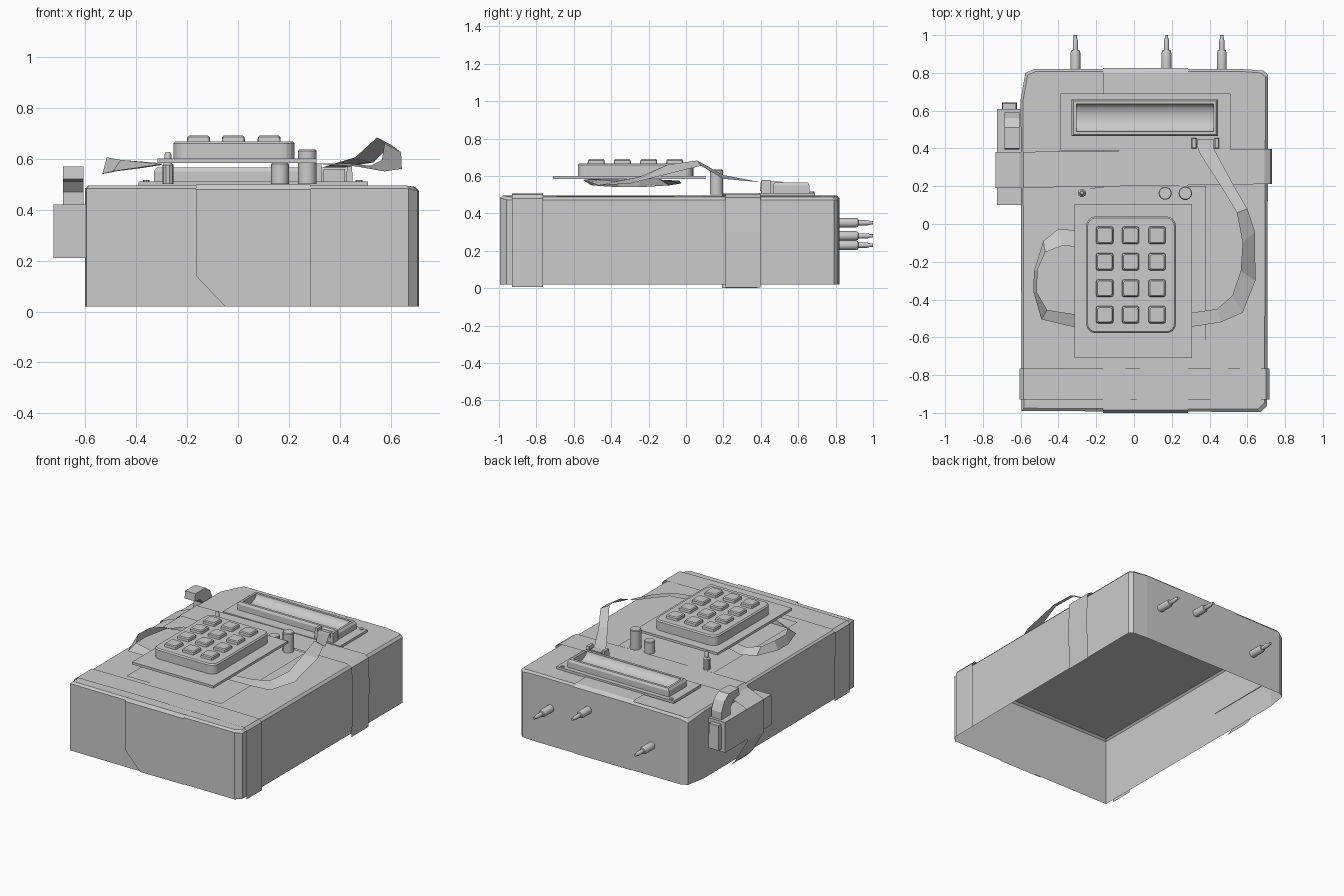
import bpy, bmesh, math
from mathutils import Matrix, Vector


def mesh(name, verts, faces):
    me = bpy.data.meshes.new(name)
    me.from_pydata(verts, [], faces)
    bm = bmesh.new()
    bm.from_mesh(me)
    bmesh.ops.recalc_face_normals(bm, faces=bm.faces)
    bm.to_mesh(me)
    bm.free()
    ob = bpy.data.objects.new(name, me)
    bpy.context.collection.objects.link(ob)
    return ob


def loft(name, rings, cap0=True, cap1=True):
    n = len(rings[0])
    faces = [(r * n + i, r * n + (i + 1) % n, (r + 1) * n + (i + 1) % n, (r + 1) * n + i)
             for r in range(len(rings) - 1) for i in range(n)]
    if cap0:
        faces.append(tuple(reversed(range(n))))
    if cap1:
        faces.append(tuple(range((len(rings) - 1) * n, len(rings) * n)))
    return mesh(name, [p for r in rings for p in r], faces)


def round_rect(x0, x1, y0, y1, r, z, seg=4):
    pts = []
    for cx, cy, a in ((x1 - r, y1 - r, 0), (x0 + r, y1 - r, 90), (x0 + r, y0 + r, 180), (x1 - r, y0 + r, 270)):
        for i in range(seg + 1):
            t = math.radians(a + 90 * i / seg)
            pts.append((cx + r * math.cos(t), cy + r * math.sin(t), z))
    return pts


def box(name, x0, x1, y0, y1, z0, z1, taper=0.0):
    t = taper
    return loft(name, [[(x0, y0, z0), (x1, y0, z0), (x1, y1, z0), (x0, y1, z0)],
                       [(x0 + t, y0 + t, z1), (x1 - t, y0 + t, z1), (x1 - t, y1 - t, z1), (x0 + t, y1 - t, z1)]])


def turned(name, loc, profile, axis='Z', n=14):
    # profile: (radius, distance along axis)
    rings = []
    for r, h in profile:
        ring = []
        for i in range(n):
            c, s = r * math.cos(math.tau * i / n), r * math.sin(math.tau * i / n)
            p = (c, s, h) if axis == 'Z' else (c, h, s)
            ring.append(tuple(a + b for a, b in zip(p, loc)))
        rings.append(ring)
    ob = loft(name, rings)
    bpy.ops.object.select_all(action='DESELECT')
    bpy.context.view_layer.objects.active = ob
    ob.select_set(True)
    bpy.ops.object.shade_smooth_by_angle(angle=math.radians(35))
    return ob


def ribbon(name, a, b):
    n = len(a)
    return mesh(name, list(a) + list(b), [(i, i + 1, n + i + 1, n + i) for i in range(n - 1)])


# Open-bottomed case with chipped corners
foot = [(-0.595, -0.99), (0.67, -0.995), (0.705, -0.96), (0.71, 0.79), (0.685, 0.812),
        (0.58, 0.82), (-0.53, 0.82), (-0.575, 0.8), (-0.6, 0.66)]
dip = [0, 0, .01, .01, .01, 0, .01, .035, 0]
loft("case", [[(x, y, 0.02) for x, y in foot],
              [(x, y, 0.483 - d) for (x, y), d in zip(foot, dip)],
              [(x * 0.98, y * 0.985, 0.495 - d * 0.6) for (x, y), d in zip(foot, dip)]], cap0=False)

# Wrapping bands across the case
front = [(-0.603, 0.01), (-0.606, 0.485), (-0.585, 0.503), (0, 0.507), (0.7, 0.5), (0.718, 0.48), (0.718, 0.008)]
ribbon("front_band", [(x, -0.93, z) for x, z in front], [(x, -0.765, z) for x, z in front])
rear = [(-0.6, 0.0), (-0.64, 0.04), (-0.732, 0.2), (-0.732, 0.425), (-0.61, 0.475), (-0.585, 0.503),
        (0, 0.507), (0.69, 0.503), (0.722, 0.485), (0.73, 0.3), (0.722, 0.005)]
ribbon("rear_band", [(x, 0.19 + 0.015 * (x + 0.73), z) for x, z in rear],
       [(x, 0.38 + 0.012 * (x + 0.73), z) for x, z in rear])

# Lengthwise band and the sheet under the keypad
lon = [(-1.0, 0.02), (-1.0, 0.478), (-0.985, 0.499), (0.8, 0.497), (0.825, 0.48), (0.825, 0.02)]
a = [(-0.165, y, z) for y, z in lon]
a[0] = (-0.05, -1.0, 0.02)
a.insert(1, (-0.165, -1.0, 0.14))
b = [(0.285, y, z) for y, z in lon]
b.insert(1, (0.285, -1.0, 0.14))
ribbon("long_band", a, b)
ribbon("top_sheet", [(-0.345, -0.73, 0.502), (-0.345, 0.19, 0.502)], [(0.38, -0.73, 0.502), (0.38, 0.2, 0.502)])

# Display: plate, frame ring, curved trough
box("display_plate", -0.39, 0.51, 0.39, 0.69, 0.492, 0.51)
rect = lambda x0, x1, y0, y1, z: [(x0, y0, z), (x1, y0, z), (x1, y1, z), (x0, y1, z)]
loft("display_frame", [rect(-0.33, 0.445, 0.465, 0.66, 0.51), rect(-0.33, 0.445, 0.465, 0.66, 0.55),
                       rect(-0.32, 0.435, 0.473, 0.652, 0.565), rect(-0.305, 0.42, 0.49, 0.635, 0.565),
                       rect(-0.305, 0.42, 0.49, 0.635, 0.512)], cap0=False, cap1=False)
arc = [(0.5625 - 0.0725 * math.cos(math.pi * i / 8), 0.558 - 0.04 * math.sin(math.pi * i / 8)) for i in range(9)]
trough = ribbon("display_trough", [(-0.305, y, z) for y, z in arc], [(0.42, y, z) for y, z in arc])
trough.data.polygons.foreach_set("use_smooth", [True] * 8)
for x in (-0.36, 0.475):
    turned("plate_screw", (x, 0.673, 0.51), [(0.013, 0), (0.013, 0.006)], n=8)

# Cable connector
box("connector", 0.335, 0.42, 0.405, 0.45, 0.51, 0.56)
for x in (0.305, 0.425):
    box("connector_latch", x, x + 0.025, 0.4, 0.455, 0.51, 0.578, 0.003)

# Keypad board, body and keys
box("keypad_board", -0.315, 0.308, -0.71, 0.105, 0.583, 0.6)
body = [round_rect(-0.253 + i, 0.222 - i, -0.578 + i, 0.04 - i, 0.05 - i, z)
        for i, z in ((0, 0.6), (0, 0.66), (0.008, 0.668))]
loft("keypad_body", body)
for x in (-0.155, -0.018, 0.122):
    for y in (-0.06, -0.2, -0.34, -0.48):
        loft("key", [round_rect(x - w, x + w, y - w, y + w, 0.01, z, 2)
                     for w, z in ((0.046, 0.665), (0.044, 0.684), (0.038, 0.69))])

# Upright components beside the keypad
turned("capacitor_left", (0.165, 0.163, 0.5), [(0.035, 0), (0.035, 0.079), (0.031, 0.083)])
turned("capacitor_right", (0.272, 0.163, 0.5), [(0.036, 0), (0.036, 0.13), (0.032, 0.135)])
turned("small_lamp", (-0.275, 0.165, 0.5), [(0.022, 0), (0.022, 0.075), (0.014, 0.085), (0.014, 0.115), (0.008, 0.127)], n=10)

# Loose flat cables
ribbon("right_cable",
       [(0.33, 0.42, 0.565), (0.35, 0.37, 0.572), (0.46, 0.2, 0.605), (0.545, 0.06, 0.683), (0.575, -0.1, 0.66),
        (0.565, -0.25, 0.595), (0.52, -0.38, 0.572), (0.44, -0.45, 0.58), (0.3, -0.47, 0.582)],
       [(0.415, 0.42, 0.565), (0.43, 0.385, 0.568), (0.53, 0.2, 0.585), (0.6, 0.08, 0.655), (0.64, -0.04, 0.625),
        (0.643, -0.3, 0.56), (0.575, -0.47, 0.55), (0.46, -0.52, 0.57), (0.3, -0.545, 0.58)])
ribbon("left_cable",
       [(-0.3, -0.12, 0.58), (-0.38, -0.115, 0.575), (-0.47, -0.15, 0.588), (-0.51, -0.24, 0.605),
        (-0.515, -0.36, 0.605), (-0.46, -0.455, 0.595), (-0.3, -0.48, 0.582)],
       [(-0.3, -0.035, 0.575), (-0.4, -0.025, 0.56), (-0.48, -0.09, 0.55), (-0.53, -0.25, 0.54),
        (-0.532, -0.36, 0.54), (-0.49, -0.505, 0.55), (-0.3, -0.55, 0.578)])

# Side box with end plate and hook
box("side_box", -0.725, -0.595, 0.1, 0.608, 0.21, 0.42)
box("side_box_end", -0.7, -0.62, 0.605, 0.642, 0.23, 0.4, 0.004)
hook = [(0.59, 0.41), (0.59, 0.47), (0.56, 0.535), (0.51, 0.57), (0.4, 0.57), (0.395, 0.52),
        (0.455, 0.51), (0.49, 0.47), (0.49, 0.41)]
loft("side_hook", [[(x, y, z) for y, z in hook] for x in (-0.686, -0.607)])

# Rear plugs
for x, z in ((-0.31, 0.23), (0.172, 0.35), (0.465, 0.28)):
    turned("rear_plug", (x, 0, z), [(0.026, 0.81), (0.026, 0.905), (0.021, 0.92), (0.014, 0.922),
                                    (0.014, 0.97), (0.009, 0.985), (0.009, 1.0)], 'Y', 12)
